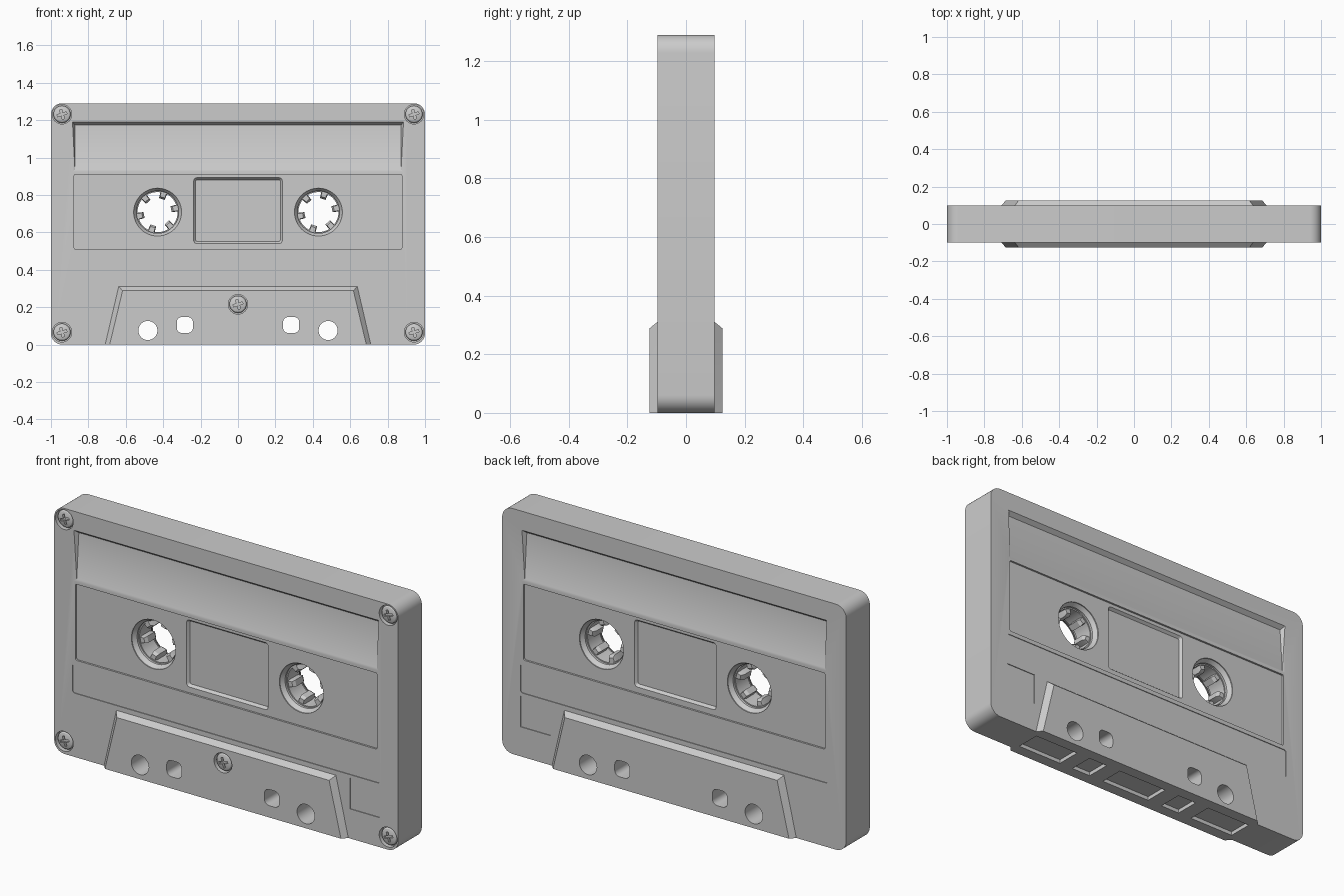
import bpy, bmesh, math

if "Cube" in bpy.data.objects:
    bpy.data.objects.remove(bpy.data.objects["Cube"])

HALF = 0.098      # half thickness of the shell
BULGE = 0.125     # half thickness of the head section
PANEL = 0.088     # half thickness at the recessed middle panel


def rect(x0, x1, z0, z1, r=0.0, n=6):
    """Rectangle outline in x/z, with rounded corners when r > 0."""
    if r == 0:
        return [(x1, z1), (x0, z1), (x0, z0), (x1, z0)]
    pts = []
    centres = [(x1 - r, z1 - r), (x0 + r, z1 - r), (x0 + r, z0 + r), (x1 - r, z0 + r)]
    for k, (cx, cz) in enumerate(centres):
        for i in range(n + 1):
            a = math.pi / 2 * (k + i / n)
            pts.append((cx + r * math.cos(a), cz + r * math.sin(a)))
    return pts


def circle(cx, cz, r, n=48):
    return [(cx + r * math.cos(2 * math.pi * i / n), cz + r * math.sin(2 * math.pi * i / n))
            for i in range(n)]


def loft(name, sections):
    """Solid through (y, outline) sections; y may be a function of z."""
    bm = bmesh.new()
    rings = [[bm.verts.new((x, y(z) if callable(y) else y, z)) for x, z in pts]
             for y, pts in sections]
    n = len(rings[0])
    bm.faces.new(rings[0])
    bm.faces.new(rings[-1])
    for a, b in zip(rings, rings[1:]):
        for i in range(n):
            j = (i + 1) % n
            bm.faces.new((a[i], a[j], b[j], b[i]))
    bmesh.ops.recalc_face_normals(bm, faces=bm.faces)
    bmesh.ops.connect_verts_nonplanar(bm, angle_limit=0.001, faces=bm.faces)
    mesh = bpy.data.meshes.new(name)
    bm.to_mesh(mesh)
    bm.free()
    ob = bpy.data.objects.new(name, mesh)
    bpy.context.collection.objects.link(ob)
    return ob


def boolean(target, other, operation='DIFFERENCE'):
    bpy.context.view_layer.objects.active = target
    mod = target.modifiers.new("cut", 'BOOLEAN')
    mod.operation = operation
    mod.solver = 'EXACT'
    mod.object = other
    bpy.ops.object.modifier_apply(modifier=mod.name)
    bpy.data.objects.remove(other)


def smooth(ob):
    bpy.ops.object.select_all(action='DESELECT')
    ob.select_set(True)
    bpy.context.view_layer.objects.active = ob
    bpy.ops.object.shade_smooth_by_angle(angle=math.radians(30))


# Main shell with rounded corners
shell_outline = rect(-1, 1, 0, 1.29, 0.06, 8)
shell = loft("cassette_shell", [(-HALF, shell_outline), (HALF, shell_outline)])

# Thicker trapezoid head section with chamfered sides
outer = [(-0.71, 0), (0.71, 0), (0.638, 0.31), (-0.638, 0.31)]
inner = [(-0.686, 0), (0.686, 0), (0.617, 0.288), (-0.617, 0.288)]
head = loft("head_section", [(-BULGE, inner), (-HALF, outer), (HALF, outer), (BULGE, inner)])
boolean(shell, head, 'UNION')

# Recesses repeated on front and back
for s in (-1, 1):
    # Label area, deeper at the top
    top = rect(-0.885, 0.885, 0.925, 1.19)
    floor = rect(-0.872, 0.872, 0.935, 1.173)
    slope = lambda z, s=s: s * (HALF - 0.005 - 0.017 * (z - 0.935) / 0.238)
    boolean(shell, loft("label_cut", [(s * 0.15, top), (s * HALF, top), (slope, floor)]))
    # Middle panel
    mid = rect(-0.876, 0.876, 0.51, 0.91, 0.008, 3)
    boolean(shell, loft("panel_cut", [(s * 0.15, mid), (s * PANEL, mid)]))
    # Window with sloped rim
    win = rect(-0.237, 0.237, 0.54, 0.892, 0.016, 4)
    win_floor = rect(-0.226, 0.226, 0.551, 0.881, 0.008, 4)
    boolean(shell, loft("window_cut", [(s * 0.15, win), (s * PANEL, win),
                                       (s * (PANEL - 0.014), win_floor)]))
    # Shallow strip and small side pocket
    strip = rect(-0.893, 0.893, 0.335, 0.488, 0.012, 3)
    boolean(shell, loft("strip_cut", [(s * 0.15, strip), (s * (HALF - 0.004), strip)]))
    pocket = rect(0.72, 0.893, 0.155, 0.318)
    boolean(shell, loft("pocket_cut", [(s * 0.15, pocket), (s * (HALF - 0.004), pocket)]))

# Through holes, mirrored left and right
for s in (-1, 1):
    x = s * 0.43
    boolean(shell, loft("reel_cut", [(y, circle(x, 0.708, r)) for y, r in (
        (-0.15, 0.128), (-0.083, 0.128), (-0.062, 0.113),
        (0.062, 0.113), (0.083, 0.128), (0.15, 0.128))]))
    big = circle(s * 0.482, 0.075, 0.051, 32)
    boolean(shell, loft("round_hole_cut", [(-0.2, big), (0.2, big)]))
    sq = rect(s * 0.284 - 0.043, s * 0.284 + 0.043, 0.062, 0.147, 0.027, 5)
    boolean(shell, loft("square_hole_cut", [(-0.2, sq), (0.2, sq)]))

# Tape openings in the bottom edge
for cx, w in ((-0.55, 0.13), (-0.285, 0.055), (0, 0.145), (0.285, 0.055), (0.55, 0.13)):
    slot = rect(cx - w, cx + w, -0.05, 0.02)
    boolean(shell, loft("slot_cut", [(-0.065, slot), (0.065, slot)]))

# Screw wells and cross-head screws on the front
screws = [(sx * 0.941, z, HALF) for sx in (-1, 1) for z in (0.066, 1.231)]
screws.append((0, 0.215, BULGE))
for i, (x, z, face) in enumerate(screws):
    well = circle(x, z, 0.052, 32)
    boolean(shell, loft("well_cut", [(-0.2, well), (-face + 0.025, well)]))
    screw = loft(f"screw_{i + 1}", [(-face + d, circle(x, z, r, 32)) for d, r in (
        (0.035, 0.046), (0.014, 0.046), (0.007, 0.040), (0.003, 0.028), (0.001, 0.012))])
    for turn in (0.3, 0.3 + math.pi / 2):
        c, n = math.cos(turn), math.sin(turn)
        bar = [(x + u * c - v * n, z + u * n + v * c)
               for u, v in ((-0.026, -0.006), (0.026, -0.006), (0.026, 0.006), (-0.026, 0.006))]
        boolean(screw, loft("slot_cut", [(-0.2, bar), (-face + 0.015, bar)]))
    smooth(screw)

smooth(shell)

# Reel hubs: ring with six inward teeth
for side, s in (("left", -1), ("right", 1)):
    cx, cz = s * 0.43, 0.708
    hub = loft(f"{side}_reel_hub", [(-0.05, circle(cx, cz, 0.118)), (0.05, circle(cx, cz, 0.118))])
    bore = circle(cx, cz, 0.107)
    boolean(hub, loft("bore_cut", [(-0.2, bore), (0.2, bore)]))
    for k in range(6):
        a = math.radians(12 + 60 * k)
        c, n = math.cos(a), math.sin(a)

        def tooth(tip, w):
            return [(cx + u * c - v * n, cz + u * n + v * c)
                    for u, v in ((0.112, -w), (tip, -w * 0.85), (tip, w * 0.85), (0.112, w))]
        boolean(hub, loft("tooth", [(-0.046, tooth(0.084, 0.015)), (-0.03, tooth(0.074, 0.019)),
                                    (0.03, tooth(0.074, 0.019)), (0.046, tooth(0.084, 0.015))]), 'UNION')
    smooth(hub)
